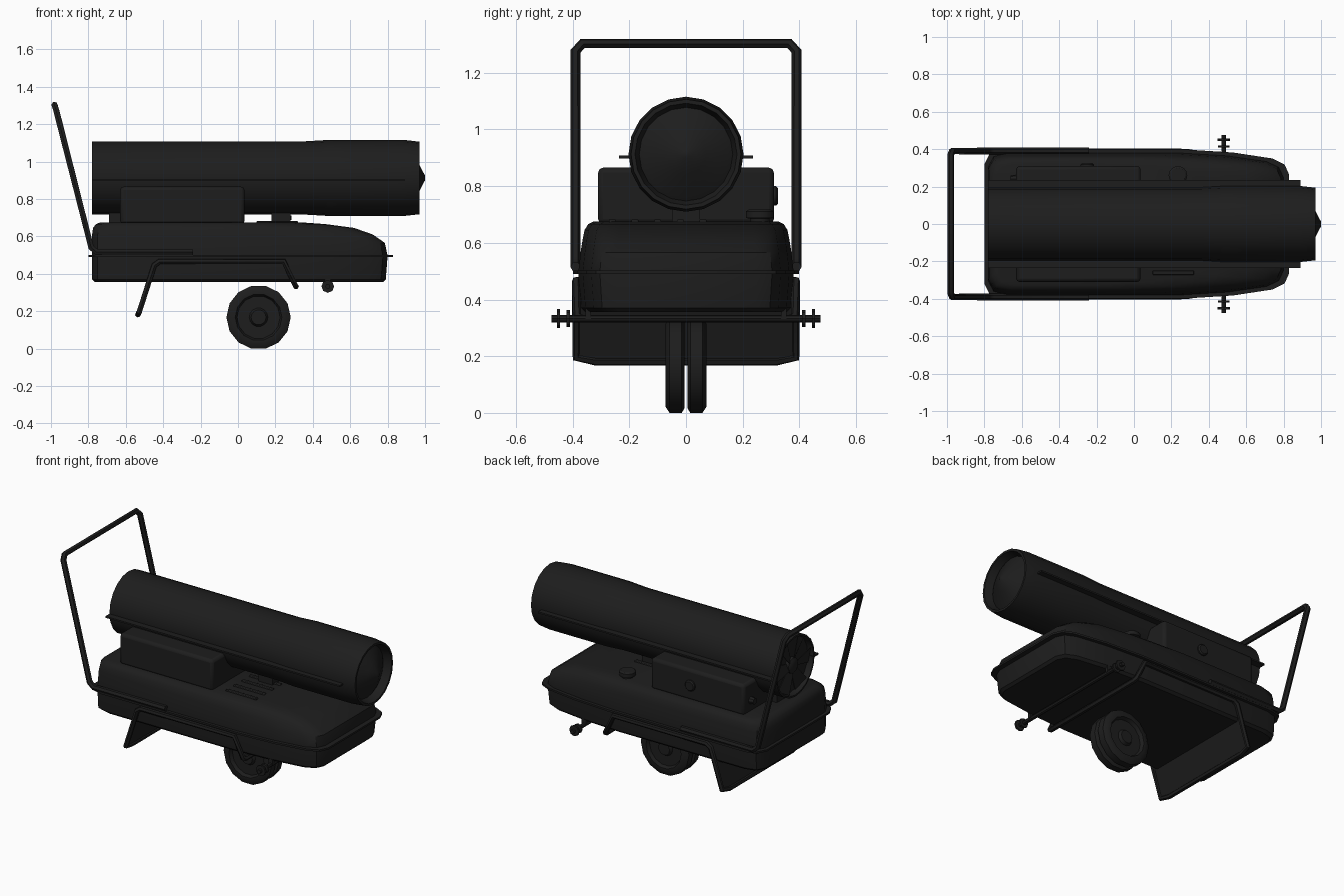
import bpy, bmesh, math
from mathutils import Vector

if "Cube" in bpy.data.objects:
    bpy.data.objects.remove(bpy.data.objects["Cube"])

def material(name, v):
    m = bpy.data.materials.new(name)
    m.diffuse_color = (v, v, v, 1)
    m.use_nodes = True
    m.node_tree.nodes["Principled BSDF"].inputs["Base Color"].default_value = m.diffuse_color
    return m

BLACK = material("matt_black", 0.0125)

def finish(ob, name, smooth=35):
    ob.name = name
    ob.data.materials.clear()
    ob.data.materials.append(BLACK)
    bpy.ops.object.select_all(action='DESELECT')
    ob.select_set(True)
    bpy.context.view_layer.objects.active = ob
    if smooth:
        bpy.ops.object.shade_smooth_by_angle(angle=math.radians(smooth))
    return ob

def loft(name, rings, caps=True, smooth=35):
    """Skin a list of equal-length point rings."""
    bm = bmesh.new()
    vs = [[bm.verts.new(p) for p in r] for r in rings]
    n = len(vs[0])
    for a, b in zip(vs, vs[1:]):
        for i in range(n):
            j = (i + 1) % n
            bm.faces.new((a[i], a[j], b[j], b[i]))
    if caps:
        bm.faces.new(vs[0][::-1])
        bm.faces.new(vs[-1])
    bmesh.ops.recalc_face_normals(bm, faces=bm.faces)
    me = bpy.data.meshes.new(name)
    bm.to_mesh(me)
    bm.free()
    ob = bpy.data.objects.new(name, me)
    bpy.context.collection.objects.link(ob)
    return finish(ob, name, smooth)

def lathe(name, prof, centre, axis='X', n=20, smooth=35):
    """Spin (position, radius) pairs around an axis through centre."""
    cx, cy, cz = centre
    rings = []
    for p, r in prof:
        ring = []
        for k in range(n):
            t = math.tau * k / n
            u, v = r * math.cos(t), r * math.sin(t)
            ring.append({'X': (cx + p, cy + u, cz + v), 'Y': (cx + u, cy + p, cz + v),
                         'Z': (cx + u, cy + v, cz + p)}[axis])
        rings.append(ring)
    return loft(name, rings, True, smooth)

def box(name, lo, hi, bevel=0):
    bpy.ops.mesh.primitive_cube_add(size=1)
    ob = bpy.context.object
    lo, hi = Vector(lo), Vector(hi)
    for v in ob.data.vertices:
        v.co = [(lo[i] + hi[i]) / 2 + v.co[i] * (hi[i] - lo[i]) for i in range(3)]
    if bevel:
        m = ob.modifiers.new("bevel", 'BEVEL')
        m.width, m.segments = bevel, 2
    return finish(ob, name)

def pipe(name, half, r, cyclic=False):
    """Round bar along a half path plus its mirror across y = 0."""
    pts = half + [(x, -y, z) for x, y, z in half[::-1]]
    cu = bpy.data.curves.new(name, 'CURVE')
    cu.dimensions = '3D'
    cu.bevel_depth, cu.bevel_resolution, cu.use_fill_caps = r, 1, True
    sp = cu.splines.new('POLY')
    sp.points.add(len(pts) - 1)
    for p, q in zip(sp.points, pts):
        p.co = (*q, 1)
    sp.use_cyclic_u = cyclic
    ob = bpy.data.objects.new(name, cu)
    bpy.context.collection.objects.link(ob)
    bpy.ops.object.select_all(action='DESELECT')
    ob.select_set(True)
    bpy.context.view_layer.objects.active = ob
    bpy.ops.object.convert(target='MESH')
    return finish(bpy.context.object, name, 50)

def outline(z, x0, x1, w):
    """Tank plan: rounded rear corners, tapering front."""
    half = [(x1, .66 * w), (x1 - .025, .8 * w), (x1 - .09, .88 * w), (x1 - .3, .96 * w),
            (x1 - .55, w), (x0 + .1, w), (x0 + .03, .95 * w), (x0, .8 * w)]
    return [(x, y, z) for x, y in half] + [(x, -y, z) for x, y in half[::-1]]

# Fuel tank: lower tray, upper lid with sloping nose, seam flange
loft("fuel_tank", [outline(*a) for a in (
    (.37, -.765, .775, .355), (.385, -.78, .79, .37), (.51, -.78, .80, .38),
    (.58, -.78, .785, .372), (.625, -.78, .72, .365), (.66, -.775, .62, .358),
    (.68, -.76, .47, .345), (.69, -.735, .33, .325))])
loft("tank_flange", [outline(z, -.80, .83, .398) for z in (.504, .516)])

# Heater barrel with recessed ends and a cone in the outlet
lathe("heater_barrel", [(-.74, .02), (-.74, .182), (-.78, .185), (-.78, .196), (.36, .196),
                        (.48, .203), (.89, .203), (.97, .194), (.97, .18), (.92, .165),
                        (.93, .15), (.97, .07), (1.0, .012)], (0, 0, .927))
for s in (-1, 1):
    ys = sorted((s * .18, s * .236))
    box("barrel_seam", (-.78, ys[0], .912), (.89, ys[1], .922))

# Air intake fan behind the barrel
lathe("fan_hub", [(-.775, .035), (-.765, .05), (-.74, .05)], (0, 0, .927), n=12)
for k in range(6):
    t = math.tau * k / 6
    d, e = Vector((0, math.cos(t), math.sin(t))), Vector((0, -math.sin(t), math.cos(t)))
    c = Vector((0, 0, .927))
    rings = []
    for r, w in ((.04, .02), (.175, .05)):
        rings.append([c + d * r + e * a * w + Vector((x, 0, 0))
                      for a, x in ((-1, -.768), (1, -.748), (1, -.744), (-1, -.764))])
    loft("fan_blade", rings, smooth=0)

# Control housing under the barrel, with knob, bracket and cable gland
box("control_housing", (-.63, -.31, .68), (.035, .31, .88), .018)
lathe("control_knob", [(.305, .035), (.318, .035), (.325, .028)], (-.25, 0, .78), 'Y', 14)
box("rear_bracket", (-.69, -.06, .685), (-.62, .06, .75))
box("front_bracket", (.18, -.05, .685), (.28, .05, .74))
lathe("cable_gland", [(-.66, .02), (-.62, .025)], (0, .24, .76), 'X', 8)

# Fuel cap and cooling louvres on the lid
lathe("fuel_cap", [(.68, .035), (.70, .035), (.702, .05), (.725, .05), (.732, .04)],
      (.235, .26, 0), 'Z', 14)
for k in range(5):
    y = -.26 + k * .08
    box("louvre", (.1, y - .012, .68), (.32, y + .012, .697), .004)

# Push handle with side rails
pipe("push_handle", [(-.24, .39, .53), (-.755, .39, .53), (-.785, .39, .555),
                     (-.972, .39, 1.29), (-.981, .365, 1.318)], .018)

# Lower frame loop with the rear stand plate
pipe("lower_frame", [(.31, .37, .347), (.305, .385, .355), (.245, .387, .48), (-.42, .387, .48),
                     (-.448, .387, .46), (-.528, .387, .21), (-.535, .32, .197)], .016, True)
loft("rear_stand_plate", [[(x + dx, y, z) for x, y, z in (
    (-.45, .385, .46), (-.53, .385, .205), (-.535, .32, .195),
    (-.535, -.32, .195), (-.53, -.385, .205), (-.45, -.385, .46))] for dx in (-.006, .006)], smooth=0)

# Axle under the nose with end washers and hangers
lathe("axle", [(-.475, .013), (.475, .013)], (.48, 0, .347), 'Y', 8)
for s in (-1, 1):
    for y, r in ((.415, .03), (.45, .034)):
        lathe("axle_washer", [(s * y - .006, r), (s * y + .006, r)], (.48, 0, .347), 'Y', 8)
    box("axle_hanger", (.465, s * .345 - .01, .345), (.495, s * .345 + .01, .45))

# Twin wheels with dished hubs
for s in (-1, 1):
    lathe("wheel", [(s * p, r) for p, r in (
        (.005, .06), (.005, .155), (.015, .172), (.058, .172), (.072, .15),
        (.072, .125), (.05, .115), (.05, .05), (.068, .04))], (.11, 0, .182), 'Y', 14)
bpy.context.view_layer.update()
zs = [(o.matrix_world @ v.co).z for o in bpy.data.objects for v in o.data.vertices]
for o in bpy.data.objects:
    o.location.z -= min(zs)
